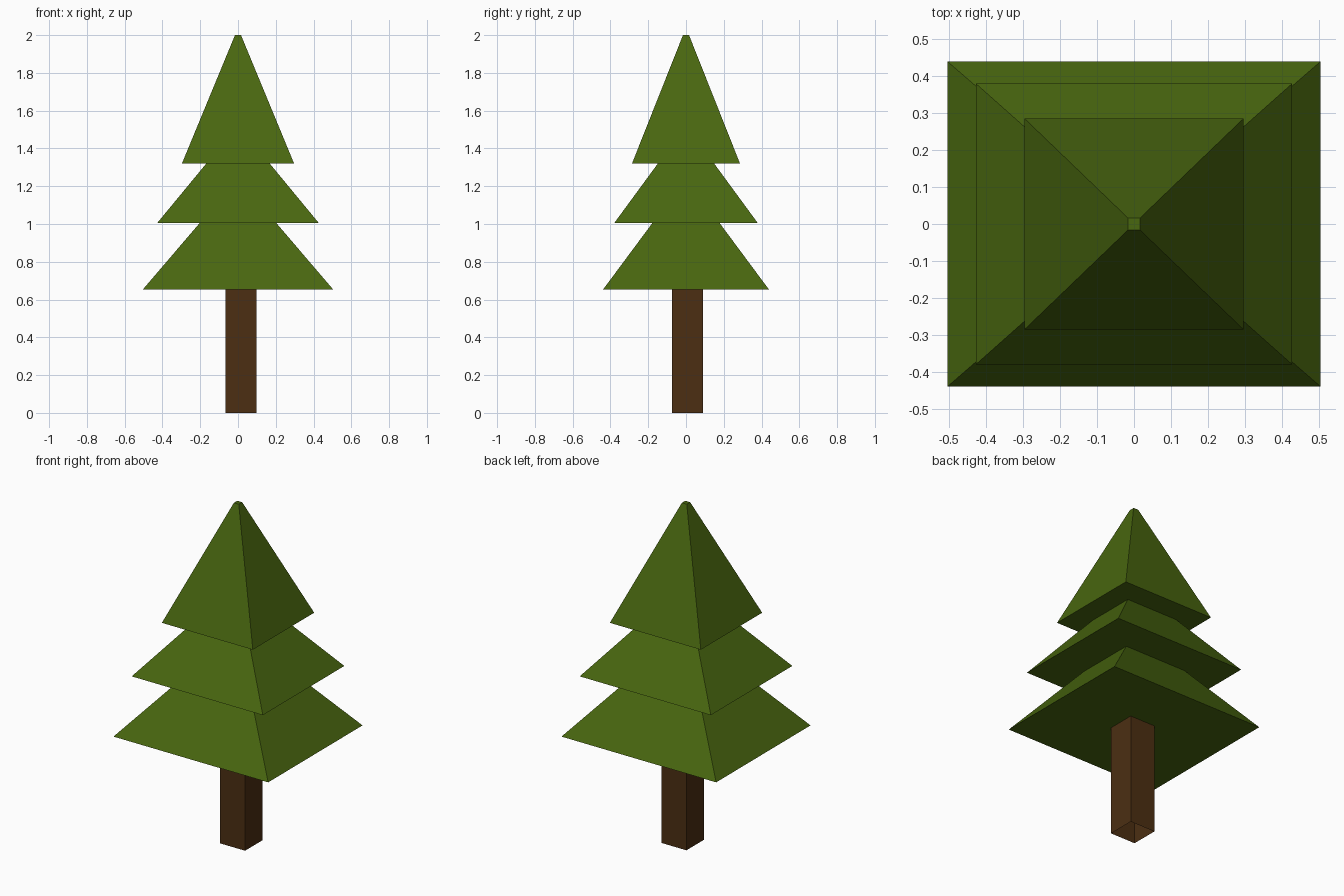
import bpy, bmesh

if "Cube" in bpy.data.objects:
    bpy.data.objects.remove(bpy.data.objects["Cube"])


def material(name, color):
    m = bpy.data.materials.new(name)
    m.diffuse_color = (*color, 1)
    m.use_nodes = True
    m.node_tree.nodes["Principled BSDF"].inputs["Base Color"].default_value = m.diffuse_color
    return m


def loft(name, rings, mat, cap):
    """Stack rectangular rings (cx, cy, half_x, half_y, z) into one flat-faced mesh."""
    bm = bmesh.new()
    loops = [[bm.verts.new((cx + sx * hx, cy + sy * hy, z))
              for sx, sy in ((-1, -1), (1, -1), (1, 1), (-1, 1))]
             for cx, cy, hx, hy, z in rings]
    for a, b in zip(loops, loops[1:]):
        for i in range(4):
            j = (i + 1) % 4
            bm.faces.new((a[i], a[j], b[j], b[i]))
    if cap:
        bm.faces.new(loops[0][::-1])
        bm.faces.new(loops[-1])
    mesh = bpy.data.meshes.new(name)
    bm.to_mesh(mesh)
    bm.free()
    mesh.materials.append(mat)
    obj = bpy.data.objects.new(name, mesh)
    bpy.context.collection.objects.link(obj)
    return obj


green = material("needle green", (0.066, 0.135, 0.0048))
brown = material("bark brown", (0.072, 0.028, 0.006))

# Trunk: open square tube, slightly off centre
loft("trunk", [(0.016, 0.008, 0.082, 0.082, 0), (0.016, 0.008, 0.082, 0.082, 0.653)],
     brown, cap=False)

# Foliage: three flared tiers in one continuous shell
tiers = [(0.505, 0.44, 0.652), (0.203, 0.178, 1.005),
         (0.428, 0.38, 1.005), (0.168, 0.149, 1.32),
         (0.297, 0.286, 1.32), (0.016, 0.016, 2.0)]
loft("foliage", [(0, 0, *t) for t in tiers], green, cap=True)
